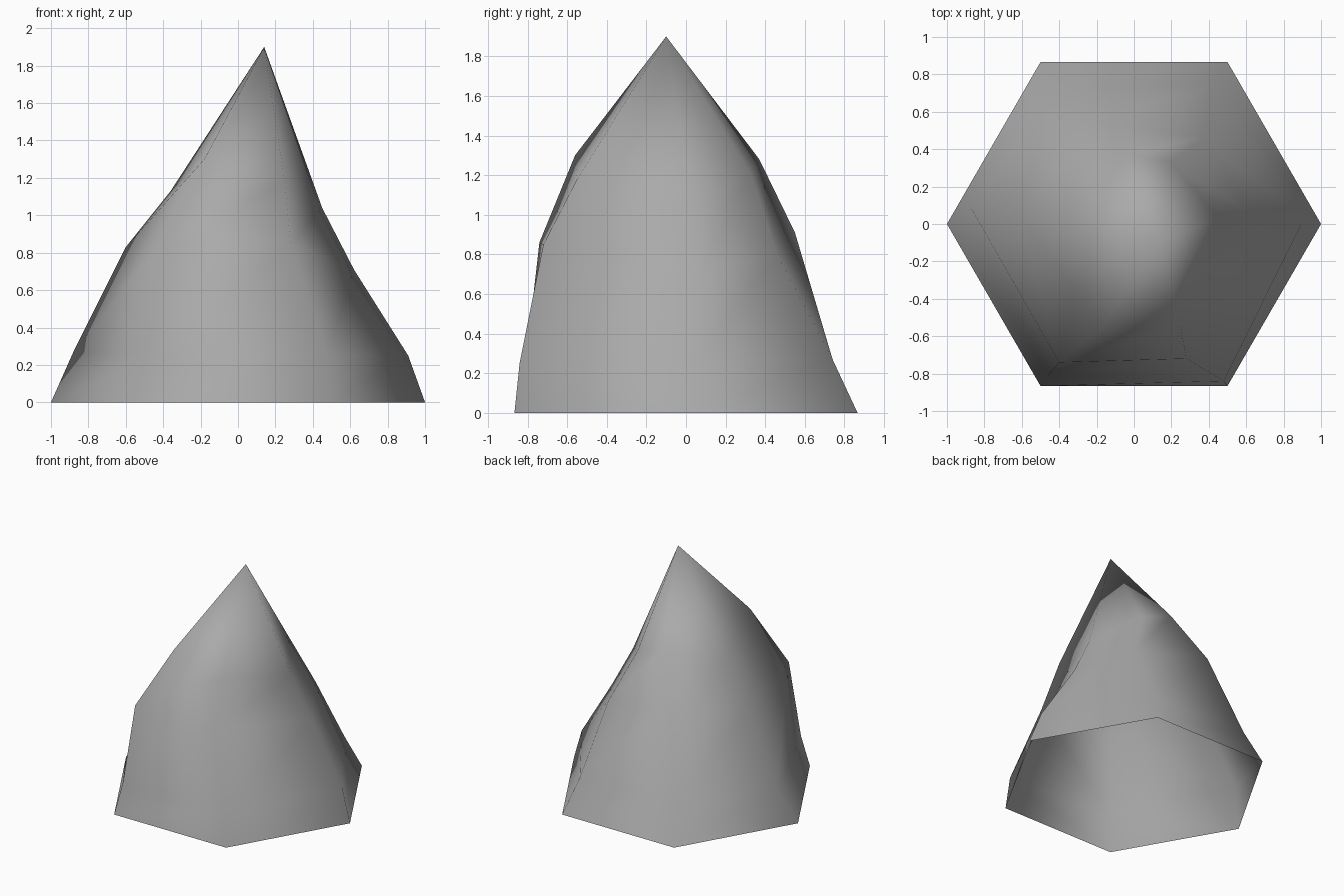
import bpy
import bmesh
from math import cos, sin, radians

default_cube = bpy.data.objects.get("Cube")
if default_cube:
    bpy.data.objects.remove(default_cube, do_unlink=True)


def make_material(name, colour):
    material = bpy.data.materials.new(name)
    material.use_nodes = True
    material.diffuse_color = colour
    shader = next(node for node in material.node_tree.nodes if node.type == "BSDF_PRINCIPLED")
    shader.inputs["Base Color"].default_value = colour
    return material


def bridge_rings(mesh, lower, upper):
    """Join two rings of equal count with a band of quads."""
    count = len(lower)
    for i in range(count):
        j = (i + 1) % count
        mesh.faces.new((lower[i], lower[j], upper[j], upper[i]))


def close_to_point(mesh, ring, point):
    """Fan a ring up to a single peak vertex."""
    for i, corner in enumerate(ring):
        mesh.faces.new((corner, ring[(i + 1) % len(ring)], point))


# Regular hexagonal foot, open underneath
sides = 6
foot_ring = [(cos(radians(360 * i / sides)), sin(radians(360 * i / sides)), 0)
             for i in range(sides)]

# Weathered rings, each starting at +x and running anticlockwise
skirt_ring = [(.91, .03, .25), (.43, .74, .27), (-.43, .74, .27),
              (-.88, .1, .27), (-.46, -.81, .25), (.48, -.84, .25)]
waist_ring = [(.62, .06, .71), (.37, .46, .8), (-.24, .55, .91),
              (-.6, .05, .83), (-.4, -.74, .86), (.28, -.72, .85)]
shoulder_ring = [(.45, .03, 1.04), (.2, .33, 1.2), (-.04, .37, 1.28),
                 (-.36, 0, 1.13), (-.18, -.56, 1.3), (.25, -.55, 1.18)]
peak_position = (.14, -.1, 1.9)

# Rock shell from stacked rings
mesh = bmesh.new()
rings = [[mesh.verts.new(point) for point in ring]
         for ring in (foot_ring, skirt_ring, waist_ring, shoulder_ring)]
for lower, upper in zip(rings, rings[1:]):
    bridge_rings(mesh, lower, upper)
close_to_point(mesh, rings[-1], mesh.verts.new(peak_position))

# Soft shading over the whole shell
for face in mesh.faces:
    face.smooth = True

rock_data = bpy.data.meshes.new("rock_peak")
mesh.to_mesh(rock_data)
mesh.free()
rock_data.materials.append(make_material("stone grey", (.4, .4, .4, 1)))
rock_peak = bpy.data.objects.new("rock_peak", rock_data)
bpy.context.scene.collection.objects.link(rock_peak)
